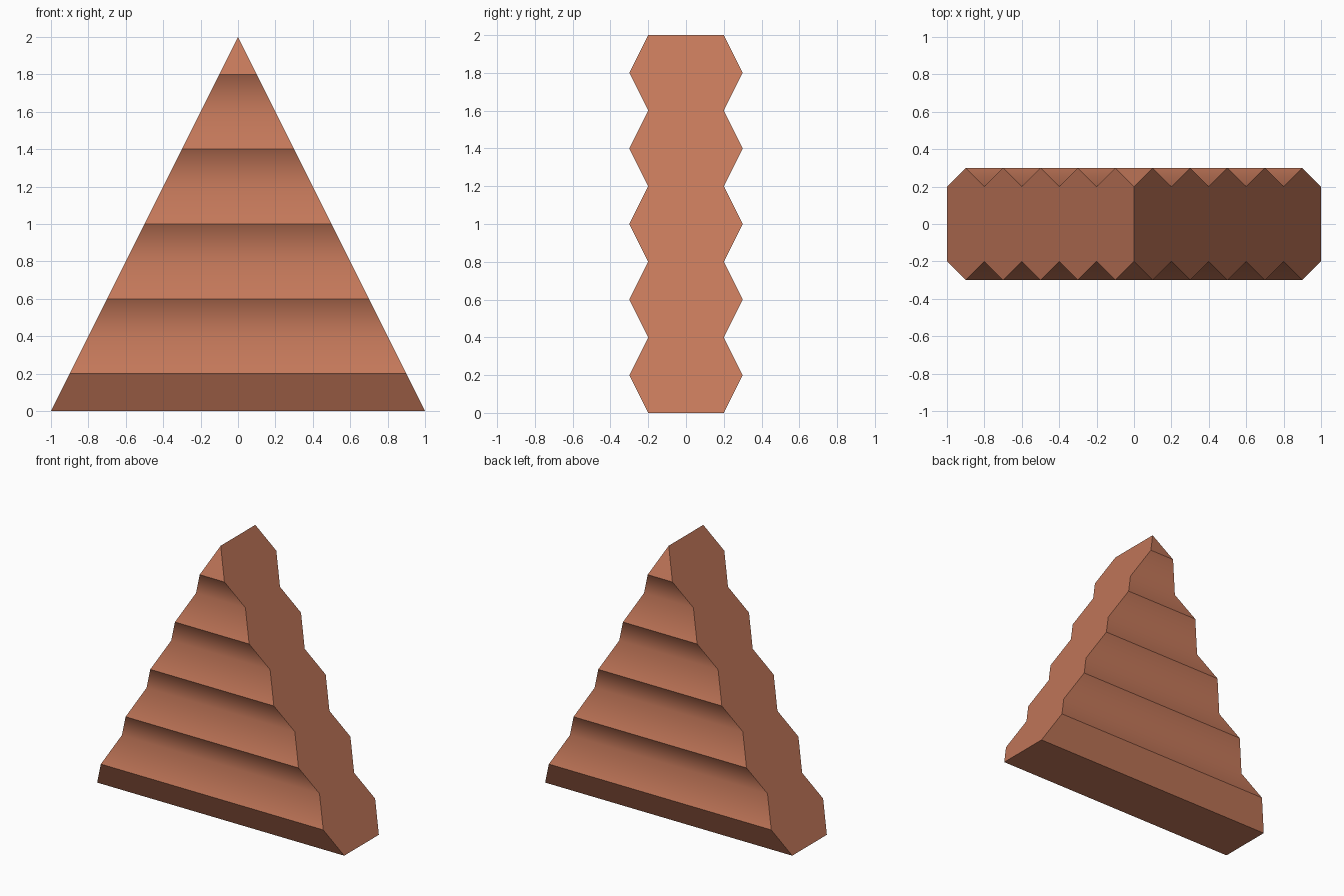
import bpy, bmesh

if "Cube" in bpy.data.objects:
    bpy.data.objects.remove(bpy.data.objects["Cube"])

HEIGHT, STEP, LEVELS = 2.0, 0.2, 11

# Terracotta colour
mat = bpy.data.materials.new("terracotta")
mat.diffuse_color = (0.552, 0.188, 0.102, 1)
mat.use_nodes = True
mat.node_tree.nodes["Principled BSDF"].inputs["Base Color"].default_value = mat.diffuse_color

# Wedge with zigzag front and back: half depth alternates between valley and ridge
bm = bmesh.new()
edge = {}
for i in range(LEVELS):
    z = i * STEP
    half_width = (HEIGHT - z) / 2
    half_depth = 0.3 if i % 2 else 0.2
    for sy in (-1, 1):
        if i == LEVELS - 1:
            tip = bm.verts.new((0, sy * half_depth, z))
            edge[i, sy, -1] = edge[i, sy, 1] = tip
        else:
            for sx in (-1, 1):
                edge[i, sy, sx] = bm.verts.new((sx * half_width, sy * half_depth, z))


def face(verts):
    f = bm.faces.new(list(dict.fromkeys(verts)))
    f.smooth = True


# Front and back bands
for sy in (-1, 1):
    for i in range(LEVELS - 1):
        face([edge[i, sy, -1], edge[i, sy, 1], edge[i + 1, sy, 1], edge[i + 1, sy, -1]])
# Sloping flat sides
for sx in (-1, 1):
    face([edge[i, -1, sx] for i in range(LEVELS)]
         + [edge[i, 1, sx] for i in reversed(range(LEVELS))])
# Base
face([edge[0, -1, -1], edge[0, -1, 1], edge[0, 1, 1], edge[0, 1, -1]])
bmesh.ops.recalc_face_normals(bm, faces=bm.faces[:])

# Only the valley creases are smooth; ridges and outlines stay sharp
for e in bm.edges:
    a, b = e.verts
    level = round(a.co.z / STEP)
    valley = (abs(a.co.z - b.co.z) < 1e-4 and level % 2 == 0
              and 0 < level < LEVELS - 1)
    e.smooth = valley

mesh = bpy.data.meshes.new("ridged_wedge")
bm.to_mesh(mesh)
bm.free()
mesh.materials.append(mat)
bpy.context.collection.objects.link(bpy.data.objects.new("ridged_wedge", mesh))
